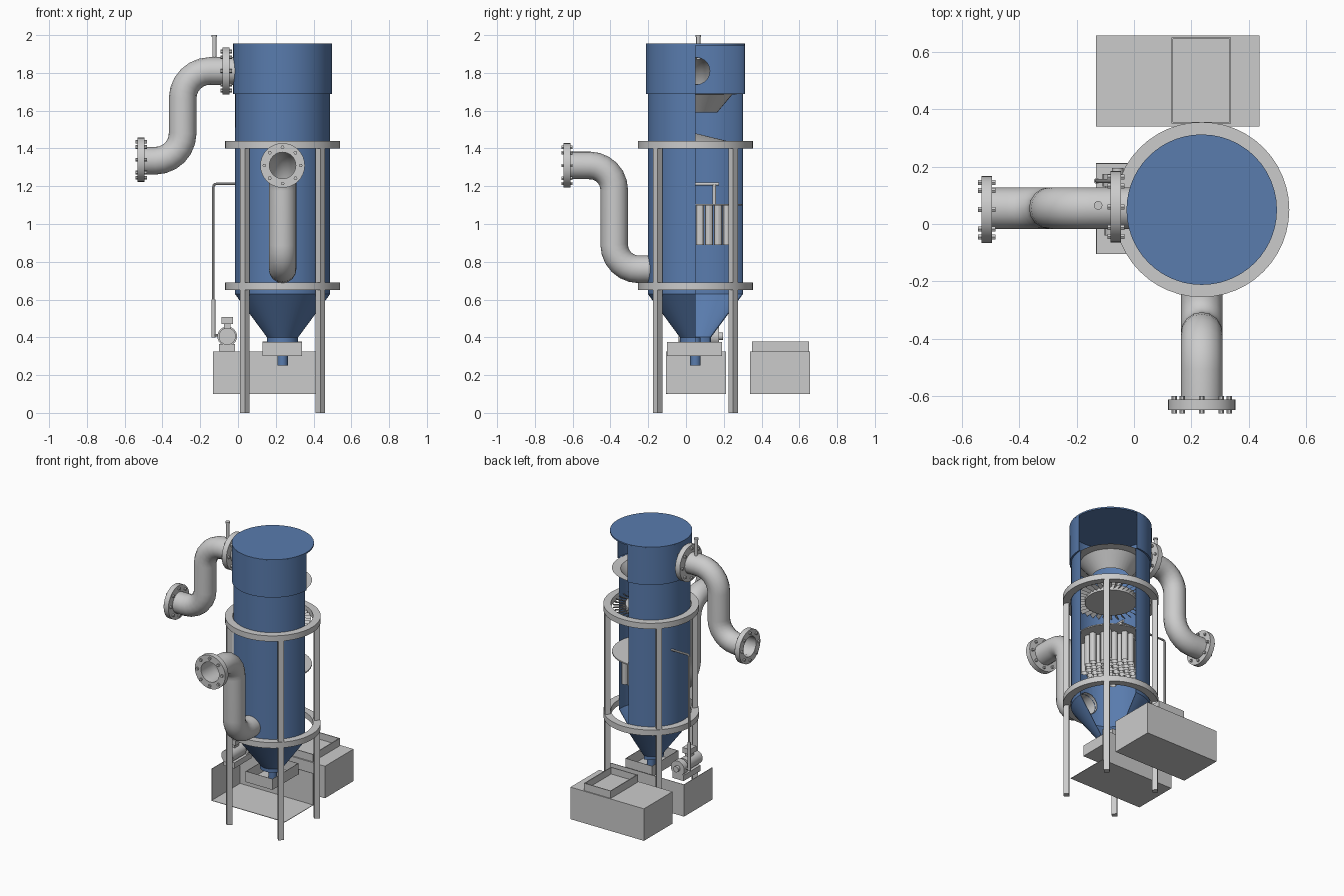
import bpy, bmesh, math
from mathutils import Vector, Matrix

if "Cube" in bpy.data.objects:
    bpy.data.objects.remove(bpy.data.objects["Cube"])

CX, CY = 0.236, 0.05
blue = bpy.data.materials.new("blue_paint")
blue.diffuse_color = (0.10, 0.20, 0.42, 1)
blue.use_nodes = True
blue.node_tree.nodes["Principled BSDF"].inputs["Base Color"].default_value = blue.diffuse_color


def finish(name, bm, mat=None, recalc=True):
    bmesh.ops.remove_doubles(bm, verts=bm.verts, dist=1e-5)
    if recalc:
        bmesh.ops.recalc_face_normals(bm, faces=bm.faces)
    me = bpy.data.meshes.new(name)
    bm.to_mesh(me)
    bm.free()
    ob = bpy.data.objects.new(name, me)
    bpy.context.collection.objects.link(ob)
    if mat:
        me.materials.append(mat)
    return ob


def add_lathe(bm, profile, origin, axis=(0, 0, 1), n=32, a0=0, a1=360):
    """Revolve (radius, height) points about an axis through origin."""
    q = Vector((0, 0, 1)).rotation_difference(Vector(axis))
    rings = []
    for i in range(n + 1):
        a = math.radians(a0 + (a1 - a0) * i / n)
        rings.append([bm.verts.new(Vector(origin) + q @ Vector((r * math.cos(a), r * math.sin(a), h)))
                      for r, h in profile])
    for A, B in zip(rings, rings[1:]):
        for j in range(len(profile) - 1):
            if profile[j][0] == 0:
                vs = (A[j], A[j + 1], B[j + 1])
            elif profile[j + 1][0] == 0:
                vs = (A[j], A[j + 1], B[j])
            else:
                vs = (A[j], A[j + 1], B[j + 1], B[j])
            bm.faces.new(vs)


def lathe(name, profile, origin=(CX, CY, 0), mat=None, **kw):
    bm = bmesh.new()
    add_lathe(bm, profile, origin, **kw)
    return finish(name, bm, mat)


def rod(r, h0, h1):
    return [(0, h0), (r, h0), (r, h1), (0, h1)]


def ring(ri, ro, h0, h1):
    return [(ri, h0), (ro, h0), (ro, h1), (ri, h1), (ri, h0)]


def box(name, lo, hi, drop=(), thick=0.004, rot=0):
    """Box between two corners; faces whose normals are in drop are left open."""
    lo, hi = Vector(lo), Vector(hi)
    bm = bmesh.new()
    bmesh.ops.create_cube(bm, size=1, matrix=Matrix.Translation((lo + hi) / 2)
                          @ Matrix.Rotation(rot, 4, 'Z') @ Matrix.Diagonal((*(hi - lo), 1)))
    bm.normal_update()
    bmesh.ops.delete(bm, geom=[f for f in bm.faces if any(f.normal.dot(Vector(d)) > .9 for d in drop)],
                     context='FACES')
    ob = finish(name, bm, recalc=not drop)
    if drop:
        ob.modifiers.new("walls", 'SOLIDIFY').thickness = thick
    return ob


def pipe(name, pts, r, bend, sides=6, steps=6):
    """Round tube along a path with filleted corners."""
    pts = [Vector(p) for p in pts]
    path = [pts[0]]
    for a, b, c in zip(pts, pts[1:], pts[2:]):
        u, v = (a - b).normalized(), (c - b).normalized()
        o = b + (u + v) * bend
        for i in range(steps + 1):
            t = math.pi / 2 * i / steps
            path.append(o - v * bend * math.cos(t) - u * bend * math.sin(t))
    path.append(pts[-1])
    cu = bpy.data.curves.new(name, 'CURVE')
    cu.dimensions = '3D'
    cu.bevel_depth, cu.bevel_resolution = r, sides
    sp = cu.splines.new('POLY')
    sp.points.add(len(path) - 1)
    for p, co in zip(sp.points, path):
        p.co = (*co, 1)
    ob = bpy.data.objects.new(name, cu)
    bpy.context.collection.objects.link(ob)
    return ob


def flange(name, origin, axis, ro):
    """Flange ring with eight through bolts."""
    bm = bmesh.new()
    add_lathe(bm, ring(0.07, ro, -0.018, 0.018), origin, axis)
    q = Vector((0, 0, 1)).rotation_difference(Vector(axis))
    for i in range(8):
        a = math.pi / 4 * i
        off = q @ Vector((math.cos(a), math.sin(a), 0)) * (ro - 0.022)
        add_lathe(bm, rod(0.010, -0.030, 0.030), Vector(origin) + off, axis, n=6)
    finish(name, bm)


# Vessel shell and hopper with the back right quarter cut away
shell = lathe("vessel_shell", [(0.26, 1.95), (0.26, 1.69), (0.25, 1.69), (0.25, 0.63),
                               (0.08, 0.40), (0.08, 0.375)], mat=blue, n=42, a0=90, a1=360)
sol = shell.modifiers.new("thickness", 'SOLIDIFY')
sol.thickness, sol.offset = 0.004, 0
cutters = [lathe("outlet_cutter", rod(0.071, -0.15, 0.15), (-0.02, 0.055, 1.81), axis=(1, 0, 0)),
           lathe("inlet_cutter", rod(0.071, -0.15, 0.15), (CX, -0.20, 0.76), axis=(0, 1, 0))]
for c in cutters:
    m = shell.modifiers.new("opening", 'BOOLEAN')
    m.object, m.operation, m.solver = c, 'DIFFERENCE', 'EXACT'
    c.hide_render = True
bpy.context.view_layer.objects.active = shell
shell.select_set(True)
bpy.ops.object.convert(target='MESH')
for c in cutters:
    bpy.data.objects.remove(c)
lathe("top_cover", rod(0.262, 1.945, 1.955), mat=blue, n=48)
lathe("drain_spout", [(0.028, 0.25), (0.028, 0.40)], mat=blue, n=16)

# Internal funnel, vane tray and tube bundle
lathe("funnel", [(0.25, 1.69), (0.195, 1.685), (0.115, 1.59)], n=36)
lathe("vane_hub", [(0, 1.48), (0.165, 1.44), (0.165, 1.40), (0, 1.40)], n=36)
bm = bmesh.new()
for i in range(36):
    M = Matrix.Translation((CX, CY, 1.42)) @ Matrix.Rotation(math.tau * i / 36, 4, 'Z') \
        @ Matrix.Translation((0.20, 0, 0)) @ Matrix.Rotation(math.radians(45), 4, 'X') \
        @ Matrix.Diagonal((0.085, 0.026, 0.002, 1))
    bmesh.ops.create_cube(bm, size=1, matrix=M)
finish("swirl_vanes", bm)
lathe("tube_sheet", rod(0.249, 1.098, 1.106), n=36)
bm = bmesh.new()
for i in range(-4, 4):
    for j in range(-4, 4):
        x, y = (i + 0.5) * 0.048, (j + 0.5) * 0.048
        if math.hypot(x, y) < 0.18:
            add_lathe(bm, [(0.022, 0.89), (0.022, 1.10)], (CX + x, CY + y, 0), n=12)
finish("tube_bundle", bm)

# Support rings and legs
for nm, z in (("lower", 0.65), ("upper", 1.40)):
    lathe(nm + "_support_ring", ring(0.256, 0.305, z, z + 0.04), n=48)
for sx in (-1, 1):
    for sy in (-1, 1):
        x, y = CX + 0.2 * sx, CY + 0.2 * sy
        box("support_leg", (x - .018, y - .018, 0), (x + .018, y + .018, 1.41), rot=math.pi / 4)

# Gas outlet and inlet pipes
pipe("outlet_pipe", [(0.0, 0.055, 1.81), (-0.293, 0.055, 1.81), (-0.293, 0.055, 1.335),
                     (-0.53, 0.055, 1.335)], 0.073, 0.145)
flange("outlet_tank_flange", (-0.063, 0.06, 1.81), (1, 0, 0), 0.125)
flange("outlet_end_flange", (-0.513, 0.05, 1.34), (1, 0, 0), 0.117)
pipe("inlet_pipe", [(CX, -0.17, 0.76), (CX, -0.38, 0.76), (CX, -0.38, 1.31),
                    (CX, -0.645, 1.31)], 0.073, 0.13)
flange("inlet_end_flange", (CX, -0.63, 1.31), (0, 1, 0), 0.118)
lathe("vent_stub", [(0, 1.87), (0.011, 1.87), (0.011, 1.99), (0.015, 1.99), (0.015, 2.0), (0, 2.0)],
      (-0.125, 0.065, 0), n=16)

# Liquid supply line with spray crossbar
pipe("supply_pipe", [(-0.06, 0.15, 0.41), (-0.13, 0.15, 0.41), (-0.13, 0.15, 1.212),
                     (CX, 0.15, 1.212)], 0.007, 0.015, sides=3)
lathe("supply_sleeve", rod(0.010, 0.40, 0.60), (-0.13, 0.15, 0), n=16)
lathe("spray_bar", rod(0.009, -0.06, 0.125), (CX, CY, 1.212), axis=(0, 1, 0), n=16)
lathe("spray_nozzle", rod(0.010, 1.10, 1.212), (CX, 0.15, 0), n=16)

# Pump
lathe("pump_motor", rod(0.045, -0.04, 0.11), (-0.057, 0, 0.405), axis=(0, 1, 0), n=24)
lathe("pump_casing", [(0, .10), (.025, .10), (.025, .13), (.052, .13), (.052, .175), (.02, .175),
                      (.02, .195), (0, .195)], (-0.057, 0, 0.405), axis=(0, 1, 0), n=24)
box("motor_terminal_box", (-0.087, 0.01, 0.47), (-0.027, 0.08, 0.508))
box("motor_terminal_neck", (-0.075, 0.02, 0.44), (-0.04, 0.07, 0.47))
box("pump_foot", (-0.10, -0.02, 0.325), (-0.015, 0.17, 0.365))

# Tanks and trays
UP, RIGHT, FRONT = (0, 0, 1), (1, 0, 0), (0, -1, 0)
box("open_tank", (-0.133, -0.105, 0.10), (0.438, 0.212, 0.325), (UP, RIGHT, FRONT))
box("hopper_tray", (0.13, -0.10, 0.30), (0.338, 0.19, 0.376), (UP,))
box("rear_tank", (-0.133, 0.34, 0.10), (0.438, 0.657, 0.325))
box("rear_tray", (0.13, 0.35, 0.325), (0.338, 0.65, 0.377), (UP,), 0.008)

# Convert to meshes and smooth the round parts
bpy.ops.object.select_all(action='SELECT')
bpy.context.view_layer.objects.active = shell
bpy.ops.object.convert(target='MESH')
bpy.ops.object.select_all(action='SELECT')
bpy.ops.object.shade_smooth_by_angle(angle=math.radians(30))
